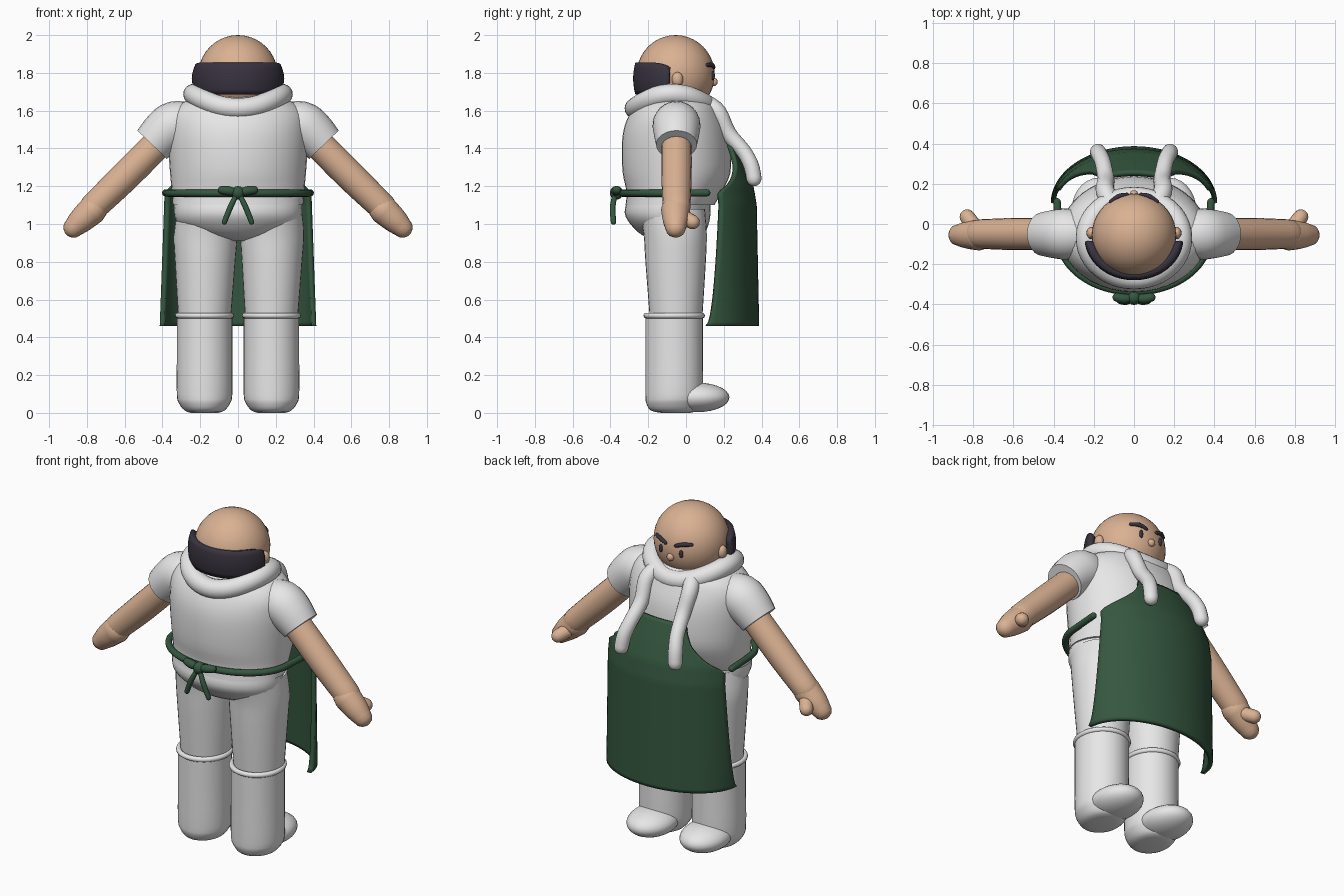
import bpy, bmesh, math
from mathutils import Vector

if "Cube" in bpy.data.objects:
    bpy.data.objects.remove(bpy.data.objects["Cube"])


def material(name, r, g, b):
    m = bpy.data.materials.new(name)
    m.diffuse_color = (r, g, b, 1)
    m.use_nodes = True
    m.node_tree.nodes["Principled BSDF"].inputs["Base Color"].default_value = m.diffuse_color
    return m


SKIN = material("skin", 0.70, 0.44, 0.29)
WHITE = material("white cloth", 0.80, 0.80, 0.80)
GREEN = material("green cloth", 0.035, 0.095, 0.05)
DARK = material("dark hair", 0.04, 0.033, 0.05)


def finish(name, bm, mat, angle=50):
    bmesh.ops.recalc_face_normals(bm, faces=bm.faces)
    me = bpy.data.meshes.new(name)
    bm.to_mesh(me)
    bm.free()
    me.materials.append(mat)
    ob = bpy.data.objects.new(name, me)
    bpy.context.collection.objects.link(ob)
    bpy.ops.object.select_all(action='DESELECT')
    ob.select_set(True)
    bpy.context.view_layer.objects.active = ob
    bpy.ops.object.shade_smooth_by_angle(angle=math.radians(angle))
    return ob


def skin_rings(name, rings, mat, closed=False):
    """Bridge a list of point rings into a capped or looping surface."""
    bm = bmesh.new()
    vs = [[bm.verts.new(p) for p in r] for r in rings]
    n = len(vs[0])
    pairs = list(zip(vs, vs[1:])) + ([(vs[-1], vs[0])] if closed else [])
    for a, b in pairs:
        for i in range(n):
            j = (i + 1) % n
            bm.faces.new((a[i], a[j], b[j], b[i]))
    if not closed:
        bm.faces.new(vs[0])
        bm.faces.new(vs[-1])
    return finish(name, bm, mat)


def spline(pts, steps=4):
    """Catmull-Rom smoothing of equal-length tuples."""
    q = [pts[0]] + list(pts) + [pts[-1]]
    out = []
    for a, b, c, d in zip(q, q[1:], q[2:], q[3:]):
        for k in range(steps):
            t = k / steps
            out.append(tuple(0.5 * (2 * y + (z - x) * t + (2 * x - 5 * y + 4 * z - w) * t * t
                                    + (3 * y - x - 3 * z + w) * t ** 3)
                             for x, y, z, w in zip(a, b, c, d)))
    return out + [pts[-1]]


def loft(name, rows, mat, cx=0, sides=32, steps=3):
    """Stacked ellipses; rows hold z, half width, back y, front y, x shift."""
    rings = []
    for z, rx, y0, y1, dx in spline(rows, steps):
        rings.append([(cx + dx + rx * math.cos(2 * math.pi * i / sides),
                       (y0 + y1) / 2 + (y1 - y0) / 2 * math.sin(2 * math.pi * i / sides), z)
                      for i in range(sides)])
    return skin_rings(name, rings, mat)


def sweep(name, pts, mat, ref, closed=False, round_ends=True, sides=16, steps=4):
    """Round tube through points of x, y, z, radius."""
    path = pts if closed else spline(pts, steps)
    P = [Vector(p[:3]) for p in path]
    n, rings = len(P), []
    for i, p in enumerate(P):
        a = P[i - 1] if (i or closed) else p
        b = P[(i + 1) % n] if (i < n - 1 or closed) else p
        t = (b - a).normalized()
        u = t.cross(Vector(ref)).normalized()
        v = u.cross(t)
        r = path[i][3]

        def ring(c, rad):
            return [c + rad * (u * math.cos(2 * math.pi * k / sides) + v * math.sin(2 * math.pi * k / sides))
                    for k in range(sides)]
        caps = [(math.radians(g), ) for g in (80, 55, 28)] if round_ends and not closed else []
        if i == 0:
            rings += [ring(p - t * r * math.sin(g), r * math.cos(g)) for g, in caps]
        rings.append(ring(p, r))
        if i == n - 1:
            rings += [ring(p + t * r * math.sin(g), r * math.cos(g)) for g, in caps[::-1]]
    return skin_rings(name, rings, mat, closed)


def ball(name, loc, size, mat, seg=24):
    bm = bmesh.new()
    bmesh.ops.create_uvsphere(bm, u_segments=seg, v_segments=seg // 2, radius=1)
    for v in bm.verts:
        v.co = Vector((v.co.x * size[0] + loc[0], v.co.y * size[1] + loc[1], v.co.z * size[2] + loc[2]))
    return finish(name, bm, mat)


def sheet(name, nu, nv, fn, mat, thick):
    """Grid surface from fn(u, v), given thickness."""
    bm = bmesh.new()
    g = [[bm.verts.new(fn(i / nu, j / nv)) for j in range(nv + 1)] for i in range(nu + 1)]
    for i in range(nu):
        for j in range(nv):
            bm.faces.new((g[i][j], g[i + 1][j], g[i + 1][j + 1], g[i][j + 1]))
    ob = finish(name, bm, mat)
    m = ob.modifiers.new("thickness", 'SOLIDIFY')
    m.thickness, m.offset = thick, 0
    return ob


def lerp(table, z):
    for (z0, a), (z1, b) in zip(table, table[1:]):
        if z <= z1:
            return a + (b - a) * (z - z0) / (z1 - z0)
    return table[-1][1]


# Head with nose and the band of hair around the back
ball("head", (0, -0.055, 1.79), (0.21, 0.207, 0.21), SKIN, 40)
ball("nose", (0, 0.148, 1.752), (0.022, 0.02, 0.022), SKIN, 16)


def hair_point(u, v):
    a = math.radians(-5 - 170 * u)
    end = abs(2 * u - 1) ** 10
    lo, hi = 1.69 + 0.03 * end, 1.85 - 0.03 * end
    bulge = 1 - 0.06 * (2 * v - 1) ** 2
    return (0.226 * bulge * math.cos(a), -0.07 + 0.19 * bulge * math.sin(a), lo + (hi - lo) * v)


sheet("hair_band", 40, 6, hair_point, DARK, 0.04)

# Shirt and seat of the trousers
loft("shirt", [(1.10, .345, -.32, .15, 0), (1.17, .350, -.315, .19, 0), (1.27, .360, -.335, .235, 0),
               (1.40, .368, -.34, .235, 0), (1.50, .368, -.33, .22, 0), (1.58, .355, -.30, .19, 0),
               (1.64, .300, -.26, .16, 0), (1.69, .170, -.20, .10, 0)], WHITE, sides=40)
loft("trouser_seat", [(1.13, .335, -.31, .13, 0), (1.06, .338, -.325, .13, 0), (1.00, .315, -.295, .12, 0),
                      (0.94, .22, -.23, .09, 0), (0.91, .08, -.13, .02, 0)], WHITE)

# Parts on both sides
for s, side in ((1, "right"), (-1, "left")):
    ball("ear_" + side, (s * .212, -.045, 1.765), (.025, .03, .04), SKIN, 16)
    ball("eye_" + side, (s * .068, .143, 1.785), (.012, .010, .024), DARK, 16)
    sweep("eyebrow_" + side, [(s * .035, .146, 1.828, .010), (s * .075, .138, 1.842, .012),
                              (s * .115, .112, 1.842, .010)], DARK, (0, 0, 1), sides=10)
    # Sleeve, arm, mitten hand and thumb
    sweep("sleeve_" + side, [(s * .24, -.05, 1.53, .11), (s * .33, -.05, 1.525, .126),
                             (s * .39, -.05, 1.485, .122), (s * .455, -.05, 1.42, .108)],
          WHITE, (0, 1, 0), round_ends=False, sides=24)
    sweep("arm_" + side, [(s * .40, -.05, 1.45, .08), (s * .60, -.05, 1.25, .08),
                          (s * .77, -.05, 1.085, .073)], SKIN, (0, 1, 0), sides=20)
    sweep("hand_" + side, [(s * .77, -.055, 1.075, .077), (s * .83, -.055, 1.02, .068),
                           (s * .87, -.055, .982, .055)], SKIN, (0, 1, 0), sides=20)
    sweep("thumb_" + side, [(s * .79, -.02, 1.04, .04), (s * .83, .035, 1.01, .038)],
          SKIN, (0, 0, 1))
    # Leg, boot shaft, boot cuff and toe
    loft("leg_" + side, [(1.08, .150, -.25, .10, .01), (0.95, .168, -.225, .11, .005),
                         (0.80, .160, -.215, .105, .003), (0.48, .138, -.19, .085, 0)],
         WHITE, cx=s * .177)
    loft("boot_shaft_" + side, [(0, .07, -.13, .02, 0), (.012, .105, -.185, .06, 0), (.05, .135, -.21, .08, 0),
                                (.10, .147, -.215, .09, 0), (.30, .147, -.215, .09, 0),
                                (.52, .147, -.215, .09, 0)], WHITE, cx=s * .177)
    sweep("boot_cuff_" + side, [(s * .177 + .142 * math.cos(k * math.pi / 16),
                                 -.0625 + .148 * math.sin(k * math.pi / 16), .515, .015)
                                for k in range(32)], WHITE, (0, 0, 1), closed=True, sides=10)
    ball("boot_toe_" + side, (s * .177, .06, .082), (.135, .17, .078), WHITE, 28)
    # Hanging scarf end
    sweep("scarf_end_" + side, [(s * .12, .11, 1.635, .048), (s * .145, .17, 1.59, .046),
                                (s * .14, .225, 1.48, .042), (s * .155, .305, 1.385, .04),
                                (s * .172, .345, 1.31, .041), (s * .18, .36, 1.24, .04)], WHITE, (1, 0, 0))
    # Bow loop and tail at the back
    sweep("bow_loop_" + side, [(0, -.365, 1.165, .016), (s * .045, -.372, 1.175, .024),
                               (s * .085, -.365, 1.18, .022)], GREEN, (0, 0, 1), sides=12)
    sweep("bow_tail_" + side, [(s * .005, -.375, 1.16, .013), (s * .04, -.388, 1.09, .015),
                               (s * .072, -.384, 1.01, .014)], GREEN, (0, 1, 0), sides=12)

# Scarf loop around the neck
ring = [2 * math.pi * k / 48 for k in range(48)]
sweep("scarf_loop", [(.235 * math.cos(a), -.07 + .20 * math.sin(a), 1.612 + .075 * math.cos(a) ** 2, .055)
                     for a in ring], WHITE, (0, 0, 1), closed=True, sides=18)

# Waist tie and its knot
tie = [(.372 * math.cos(math.radians(a)), -.065 + .272 * math.sin(math.radians(a)), 1.163, .019)
       for a in range(0, -181, -10)]
sweep("waist_tie", [(.383, .11, 1.165, .019)] + tie + [(-.383, .11, 1.165, .019)],
      GREEN, (0, 0, 1), sides=12, steps=2)
ball("bow_knot", (0, -.368, 1.165), (.035, .035, .036), GREEN, 16)

# Apron: curved skirt narrowing to a bib
WIDTH = [(.46, .402), (1.17, .378), (1.20, .345), (1.25, .28), (1.31, .215), (1.37, .18), (1.42, .16)]
DEPTH = [(.46, .375), (1.10, .362), (1.20, .345), (1.30, .305), (1.42, .25)]


def apron_point(u, v):
    z = .46 + .96 * v
    a = math.asin(min(1, lerp(WIDTH, z) / .402)) * (2 * u - 1)
    return (.402 * math.sin(a), lerp(DEPTH, z) - .272 * (1 - math.cos(a)), z)


sheet("apron", 32, 48, apron_point, GREEN, 0.025)
